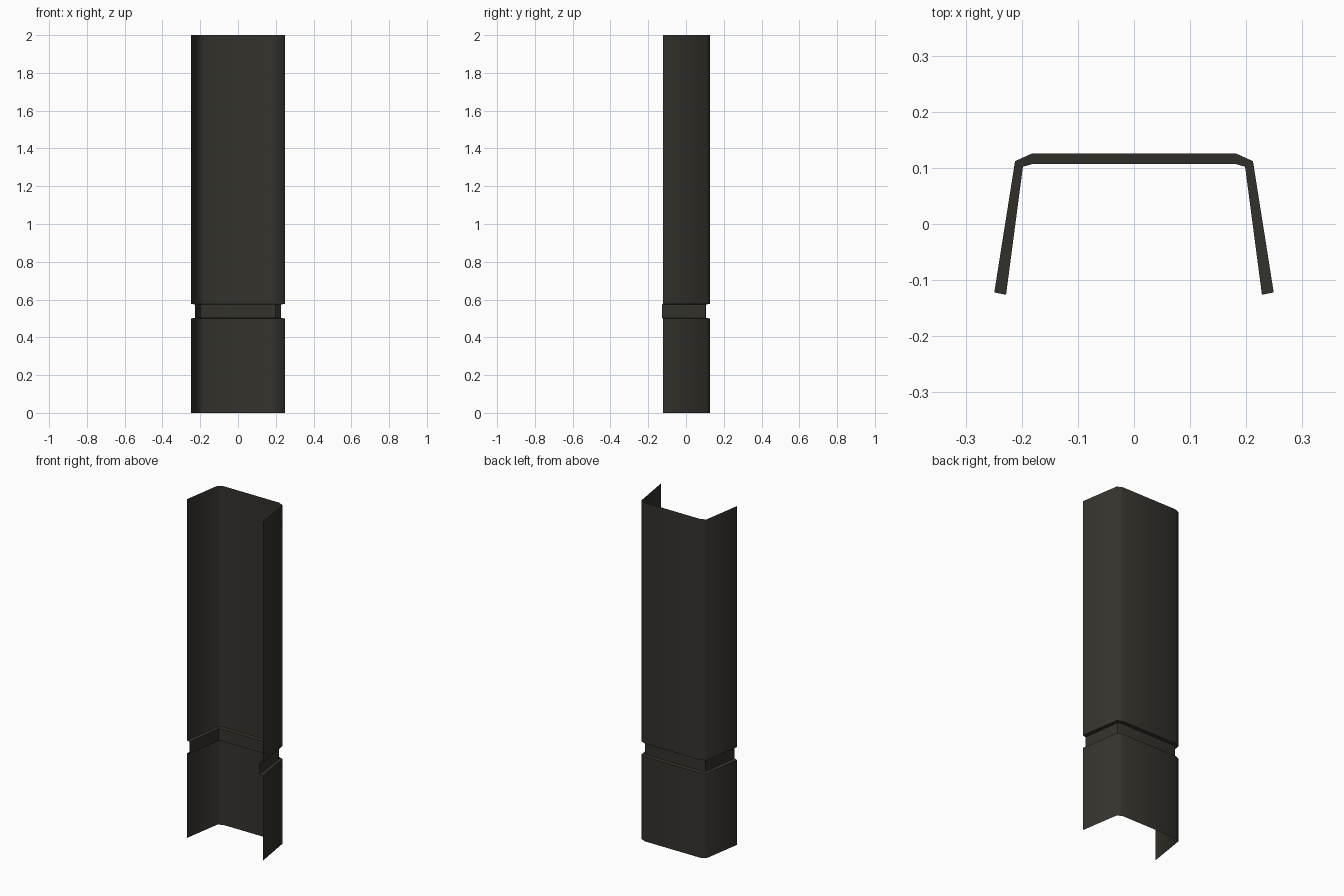
import bpy, math

if "Cube" in bpy.data.objects:
    bpy.data.objects.remove(bpy.data.objects["Cube"])

mat = bpy.data.materials.new("dark olive grey")
mat.diffuse_color = (0.034, 0.032, 0.025, 1)
mat.use_nodes = True
mat.node_tree.nodes["Principled BSDF"].inputs["Base Color"].default_value = mat.diffuse_color

# Half cross-sections (right side), from the free edge to the back face
outer = [(0.249, -0.122), (0.212, 0.112), (0.181, 0.126)]
groove = [(0.228, -0.126), (0.198, 0.102), (0.181, 0.107)]


def full(half):
    return half + [(-x, y) for x, y in reversed(half)]


# Thin open channel with an inset groove, stacked by height
levels = [(0, outer), (0.5, outer), (0.503, groove), (0.574, groove), (0.577, outer), (2, outer)]
verts, faces = [], []
for z, half in levels:
    verts += [(x, y, z) for x, y in full(half)]
n = len(full(outer))
for k in range(len(levels) - 1):
    for i in range(n - 1):
        a = k * n + i
        faces.append((a, a + 1, a + n + 1, a + n))

mesh = bpy.data.meshes.new("channel_post")
mesh.from_pydata(verts, [], faces)
mesh.materials.append(mat)
post = bpy.data.objects.new("channel_post", mesh)
bpy.context.collection.objects.link(post)

# Rounded-looking corners, crisp groove edges
bpy.context.view_layer.objects.active = post
post.select_set(True)
bpy.ops.object.shade_smooth_by_angle(angle=math.radians(65))
